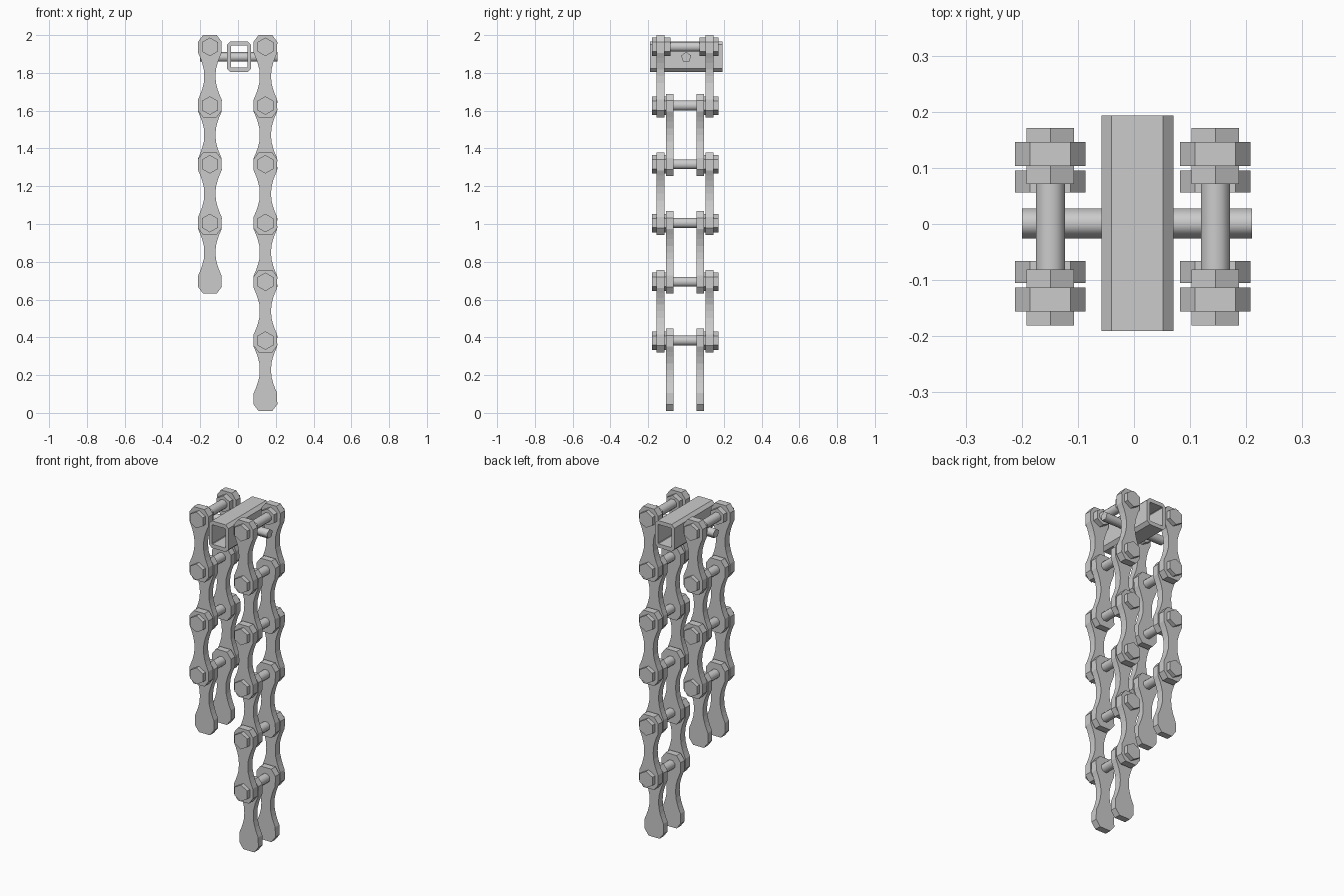
import bpy, bmesh
from math import pi, sin, cos

if "Cube" in bpy.data.objects:
    bpy.data.objects.remove(bpy.data.objects["Cube"])

PITCH = 0.311
TOP_Z = 1.938
MID_Y = -0.005      # centre plane of the chains


def make_object(name, bm, smooth=False):
    bmesh.ops.recalc_face_normals(bm, faces=bm.faces)
    mesh = bpy.data.meshes.new(name)
    bm.to_mesh(mesh)
    bm.free()
    ob = bpy.data.objects.new(name, mesh)
    bpy.context.collection.objects.link(ob)
    if smooth:
        for p in mesh.polygons:
            p.use_smooth = len(p.vertices) == 4
    return ob


def prism(bm, outline, y0, y1):
    """Extrude an XZ outline from y0 to y1."""
    face = bm.faces.new([bm.verts.new((x, y0, z)) for x, z in outline])
    ext = bmesh.ops.extrude_face_region(bm, geom=[face])
    vs = [g for g in ext["geom"] if isinstance(g, bmesh.types.BMVert)]
    bmesh.ops.translate(bm, verts=vs, vec=(0, y1 - y0, 0))


def polygon(x, z, r, n, start=pi / 2):
    return [(x + r * cos(start + 2 * pi * i / n), z + r * sin(start + 2 * pi * i / n)) for i in range(n)]


# Dog-bone link outline: (half width, distance from link centre)
HALF = [(0.030, 0.0), (0.032, 0.035), (0.041, 0.070), (0.050, 0.095),
        (0.062, 0.123), (0.063, 0.182), (0.036, 0.218)]
SIDE = [(w, -t) for w, t in reversed(HALF[1:])] + HALF
LINK = SIDE + [(-w, t) for w, t in reversed(SIDE)]


def chain(side, x, links):
    # Pairs of plates, alternating outside and inside
    for i in range(links):
        zc = TOP_Z - PITCH * (i + 0.5)
        near, far = (0.108, 0.151) if i % 2 == 0 else (0.061, 0.100)
        bm = bmesh.new()
        for s in (-1, 1):
            prism(bm, [(x + w, zc + t) for w, t in LINK], MID_Y + s * near, MID_Y + s * far)
        make_object(f"{side}_link_{i + 1}", bm)
    # Hex bolts and round pins at every joint except the loose end
    for i in range(links):
        z = TOP_Z - PITCH * i
        bm = bmesh.new()
        for s in (-1, 1):
            prism(bm, polygon(x, z, 0.049, 6), MID_Y + s * 0.076, MID_Y + s * 0.176)
        make_object(f"{side}_bolts_{i + 1}", bm)
        bm = bmesh.new()
        prism(bm, polygon(x, z, 0.028, 8, pi / 8), MID_Y - 0.09, MID_Y + 0.09)
        make_object(f"{side}_pin_{i + 1}", bm, smooth=True)


chain("left", -0.149, 4)
chain("right", 0.145, 6)


# Hollow chamfered bar between the chains
def chamfered(cx, cz, hx, hz, c):
    quarter = [(hx, hz - c), (hx - c, hz)]
    pts = quarter + [(-a, b) for a, b in reversed(quarter)]
    pts += [(-a, -b) for a, b in quarter] + [(a, -b) for a, b in reversed(quarter)]
    return [(cx + a, cz + b) for a, b in pts]


bm = bmesh.new()
outer = chamfered(0.006, 1.886, 0.064, 0.081, 0.018)
inner = chamfered(0.006, 1.886, 0.044, 0.058, 0.003)
rings = [[bm.verts.new((px, y, pz)) for px, pz in loop]
         for loop, y in ((outer, -0.191), (outer, 0.193), (inner, 0.193), (inner, -0.191))]
for k in range(4):
    a, b = rings[k], rings[(k + 1) % 4]
    for i in range(8):
        j = (i + 1) % 8
        bm.faces.new((a[i], a[j], b[j], b[i]))
make_object("hollow_bar", bm)

# Five-sided cross axle through the bar
bm = bmesh.new()
prism(bm, polygon(0, 0, 0.028, 5), -0.205, 0.205)
axle = make_object("cross_axle", bm, smooth=True)
axle.rotation_euler = (0, 0, pi / 2)
axle.location = (0.005, 0.001, 1.883)
